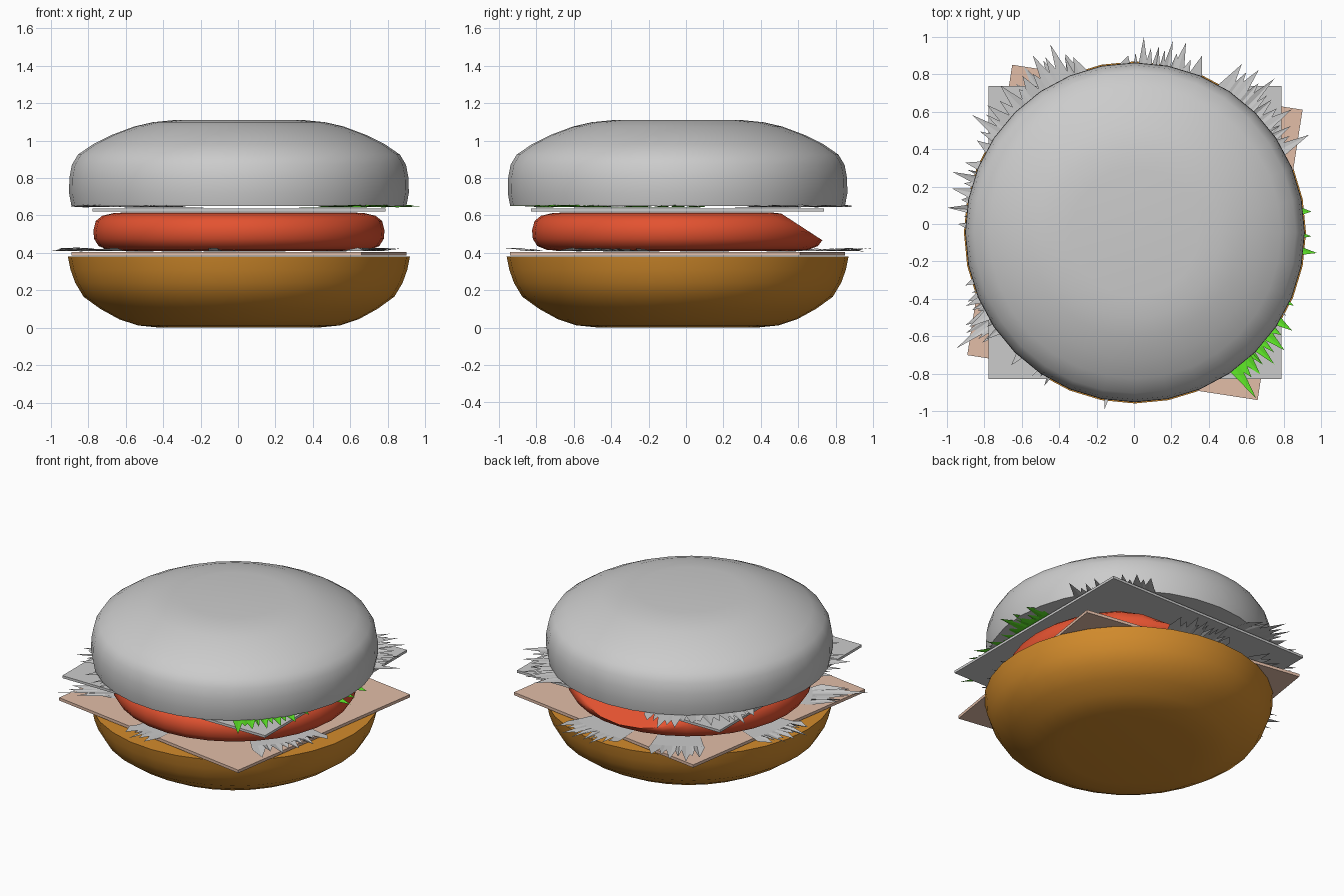
import bpy, bmesh, math, random

if "Cube" in bpy.data.objects:
    bpy.data.objects.remove(bpy.data.objects["Cube"])

random.seed(4)


def mat(name, r, g, b):
    m = bpy.data.materials.new(name)
    m.diffuse_color = (r, g, b, 1)
    m.use_nodes = True
    m.node_tree.nodes["Principled BSDF"].inputs["Base Color"].default_value = m.diffuse_color
    return m


GREY = mat("pale grey", 0.6, 0.6, 0.6)
CRUST = mat("golden crust", 0.65, 0.26, 0.025)
RED = mat("red orange", 0.77, 0.085, 0.03)
TAN = mat("pale tan", 0.76, 0.51, 0.39)
GREEN = mat("leaf green", 0.11, 0.8, 0.02)
CX, CY = 0.005, -0.045


def finish(bm, name, material, smooth=False):
    bmesh.ops.recalc_face_normals(bm, faces=bm.faces)
    me = bpy.data.meshes.new(name)
    bm.to_mesh(me)
    bm.free()
    ob = bpy.data.objects.new(name, me)
    bpy.context.collection.objects.link(ob)
    me.materials.append(material)
    if smooth:
        bpy.ops.object.select_all(action='DESELECT')
        ob.select_set(True)
        bpy.context.view_layer.objects.active = ob
        bpy.ops.object.shade_smooth_by_angle(angle=math.radians(50))
    return ob


def lathe(name, profile, material, segs=32, shape=None):
    """Closed round part from (radius, height) points, bottom to top."""
    bm = bmesh.new()
    rings = []
    for r, z in profile:
        ring = []
        for i in range(segs):
            a = 2 * math.pi * i / segs
            x, y = CX + r * math.cos(a), CY + r * math.sin(a)
            ring.append(bm.verts.new((x, y, shape(y, z) if shape else z)))
        rings.append(ring)
    for lo, hi in zip(rings, rings[1:]):
        for i in range(segs):
            j = (i + 1) % segs
            bm.faces.new((lo[i], lo[j], hi[j], hi[i]))
    bm.faces.new(rings[0][::-1])
    bm.faces.new(rings[-1])
    return finish(bm, name, material, True)


def slice_plate(name, size, z0, z1, turn, material):
    bm = bmesh.new()
    bmesh.ops.create_cube(bm, size=1)
    c, s = math.cos(turn), math.sin(turn)
    for v in bm.verts:
        x, y = v.co.x * size, v.co.y * size
        v.co = (CX + x * c - y * s, CY + x * s + y * c, (z0 + z1) / 2 + v.co.z * (z1 - z0))
    return finish(bm, name, material)


def leaf(name, tips, z, lift, material):
    """Thin torn leaf: tips are (angle in degrees, radius) with notches between."""
    bm = bmesh.new()
    edge = []
    for k, (a, r) in enumerate(tips):
        edge.append((a, r))
        if k + 1 < len(tips):
            a2, r2 = tips[k + 1]
            for t, cut in ((0.3, 0.11), (0.5, 0.05), (0.7, 0.12)):
                edge.append((a + (a2 - a) * t, r + (r2 - r) * t - cut + random.uniform(-0.02, 0.02)))
    edge = [(tips[0][0] - 3, 0.86)] + edge + [(tips[-1][0] + 3, 0.86)]
    rows = []
    for a, r in edge:
        c, s = math.cos(math.radians(a)), math.sin(math.radians(a))
        wave = lift * random.uniform(0, 1)
        rows.append([bm.verts.new((q * c, q * s, h)) for q, h in
                     ((0.55, z), (0.8, z + lift * 0.1), (r, z + wave))])
    for p, q in zip(rows, rows[1:]):
        for i in range(2):
            bm.faces.new((p[i], q[i], q[i + 1], p[i + 1]))
    return finish(bm, name, material)


# buns
lathe("bottom_bun", [(0.42, 0.0), (0.54, 0.012), (0.64, 0.045), (0.74, 0.10), (0.83, 0.165),
                     (0.875, 0.24), (0.9, 0.31), (0.914, 0.38)], CRUST)
lathe("top_bun", [(0.895, 0.65), (0.908, 0.72), (0.906, 0.8), (0.893, 0.87), (0.86, 0.925),
                  (0.78, 0.98), (0.68, 1.03), (0.56, 1.075), (0.46, 1.098), (0.34, 1.11)], GREY)

# patty, sagging at the back
lathe("patty", [(0.62, 0.41), (0.70, 0.416), (0.75, 0.436), (0.774, 0.475), (0.778, 0.52),
                (0.765, 0.57), (0.73, 0.598), (0.67, 0.612), (0.6, 0.616)], RED,
      shape=lambda y, z: min(z, max(0.44, 0.616 - 0.65 * (y - 0.5))) if y > 0.5 else z)

# square slices
slice_plate("lower_slice", 1.57, 0.385, 0.405, math.radians(-8.8), TAN)
slice_plate("upper_slice", 1.565, 0.62, 0.637, 0, GREY)

# torn leaves: upper layer just under the top bun
upper = [
    [(27, 1.05), (32, 0.99), (36, 1.04), (42, 1.0), (46, 1.08), (51, 1.06), (56, 1.03)],
    [(110, 0.95), (115, 1.06), (121, 1.05), (127, 0.99), (134, 1.03), (141, 1.01), (146, 1.04), (152, 0.95)],
    [(200, 0.96), (206, 1.0), (212, 1.04), (218, 1.0)],
    [(229, 1.0), (236, 1.0), (241, 0.99), (246, 0.95)],
]
for n, tips in enumerate(upper):
    leaf(f"upper_leaf_{n + 1}", tips, 0.643, 0.015, GREY)
leaf("green_leaf", [(-55, 1.14), (-50, 1.05), (-45, 1.06), (-40, 1.05), (-34, 1.02), (-27, 0.96),
                    (-20, 0.9), (-9, 0.99), (-4, 0.95), (4, 0.95)], 0.643, 0.015, GREEN)

# lower layer on the tan slice
lower = [
    [(68, 0.97), (74, 1.01), (78, 1.0), (82, 0.96), (87, 1.0), (92, 0.9)],
    [(112, 0.98), (119, 1.0), (125, 1.03), (130, 0.98)],
    [(160, 0.96), (164, 1.01), (169, 0.99), (175, 1.0), (180, 0.94)],
    [(205, 0.98), (211, 1.05), (215, 1.16), (218, 1.03)],
    [(255, 0.93), (261, 1.0), (266, 0.95)],
    [(-46, 0.98), (-38, 0.97), (-31, 0.95), (-24, 0.93), (-17, 0.92)],
]
for n, tips in enumerate(lower):
    leaf(f"lower_leaf_{n + 1}", tips, 0.408, 0.02, GREY)
